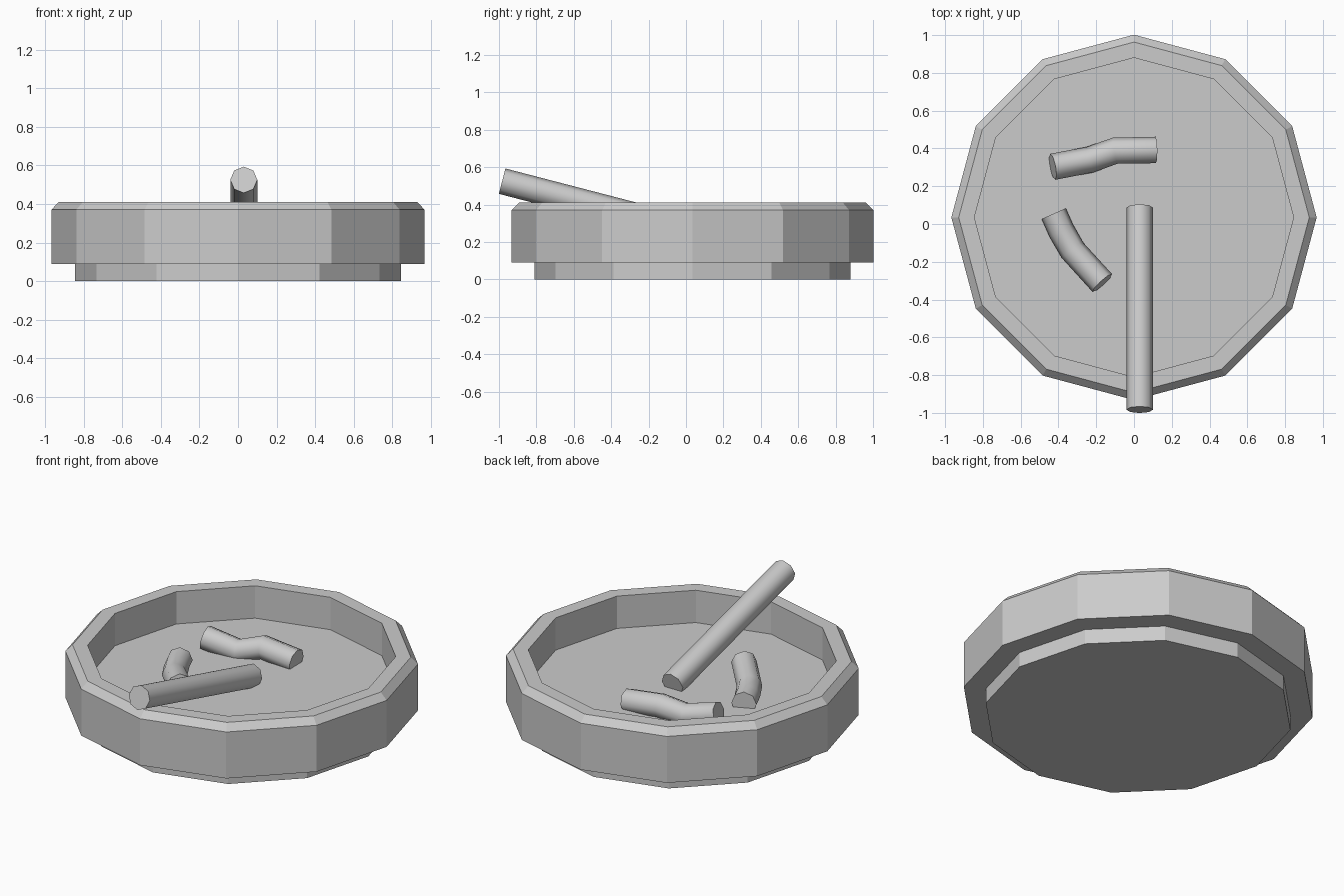
import bpy, bmesh, math
from mathutils import Vector

if "Cube" in bpy.data.objects:
    bpy.data.objects.remove(bpy.data.objects["Cube"])

CENTRE_Y = 0.035


def finish(name, bm):
    bmesh.ops.recalc_face_normals(bm, faces=bm.faces)
    mesh = bpy.data.meshes.new(name)
    bm.to_mesh(mesh)
    bm.free()
    obj = bpy.data.objects.new(name, mesh)
    bpy.context.collection.objects.link(obj)
    return obj


def skin(name, rings):
    """Bridge a list of vertex rings and cap both ends."""
    bm = bmesh.new()
    loops = [[bm.verts.new(p) for p in ring] for ring in rings]
    for a, b in zip(loops, loops[1:]):
        n = len(a)
        for i in range(n):
            j = (i + 1) % n
            bm.faces.new((a[i], a[j], b[j], b[i]))
    bm.faces.new(loops[0])
    bm.faces.new(loops[-1])
    return finish(name, bm)


def tray(name, profile, sides=12):
    rings = [[(r * math.cos(math.tau * i / sides),
               CENTRE_Y + r * math.sin(math.tau * i / sides), z)
              for i in range(sides)] for r, z in profile]
    return skin(name, rings)


def tube(name, path, radius=0.07, sides=8):
    pts = [Vector(p) for p in path]
    rings = []
    for i, p in enumerate(pts):
        before = (p - pts[i - 1]).normalized() if i else Vector()
        after = (pts[i + 1] - p).normalized() if i < len(pts) - 1 else Vector()
        axis = (before + after).normalized()
        side = axis.cross(Vector((0, 0, 1))).normalized()
        up = side.cross(axis)
        rings.append([p + radius * (side * math.sin(math.tau * k / sides)
                                    + up * math.cos(math.tau * k / sides))
                      for k in range(sides)])
    obj = skin(name, rings)
    bpy.ops.object.select_all(action='DESELECT')
    obj.select_set(True)
    bpy.context.view_layer.objects.active = obj
    bpy.ops.object.shade_smooth_by_angle(angle=math.radians(50))
    return obj


# Twelve-sided tray: stepped foot, wall, chamfered rim, recessed floor
tray("tray", [(0.845, 0.0), (0.845, 0.09), (0.967, 0.09), (0.967, 0.37),
              (0.928, 0.41), (0.845, 0.41), (0.845, 0.215)])

# Long stick resting on the rim
tube("long_stick", [(0.03, -0.983, 0.525), (0.03, 0.087, 0.247)])

# Two crumpled stubs lying on the floor
tube("back_stub", [(-0.43, 0.303, 0.275), (-0.235, 0.34, 0.23),
                   (-0.10, 0.388, 0.27), (0.115, 0.392, 0.243)])
tube("left_stub", [(-0.425, 0.055, 0.24), (-0.385, -0.035, 0.24),
                   (-0.325, -0.14, 0.245), (-0.168, -0.312, 0.285)])
